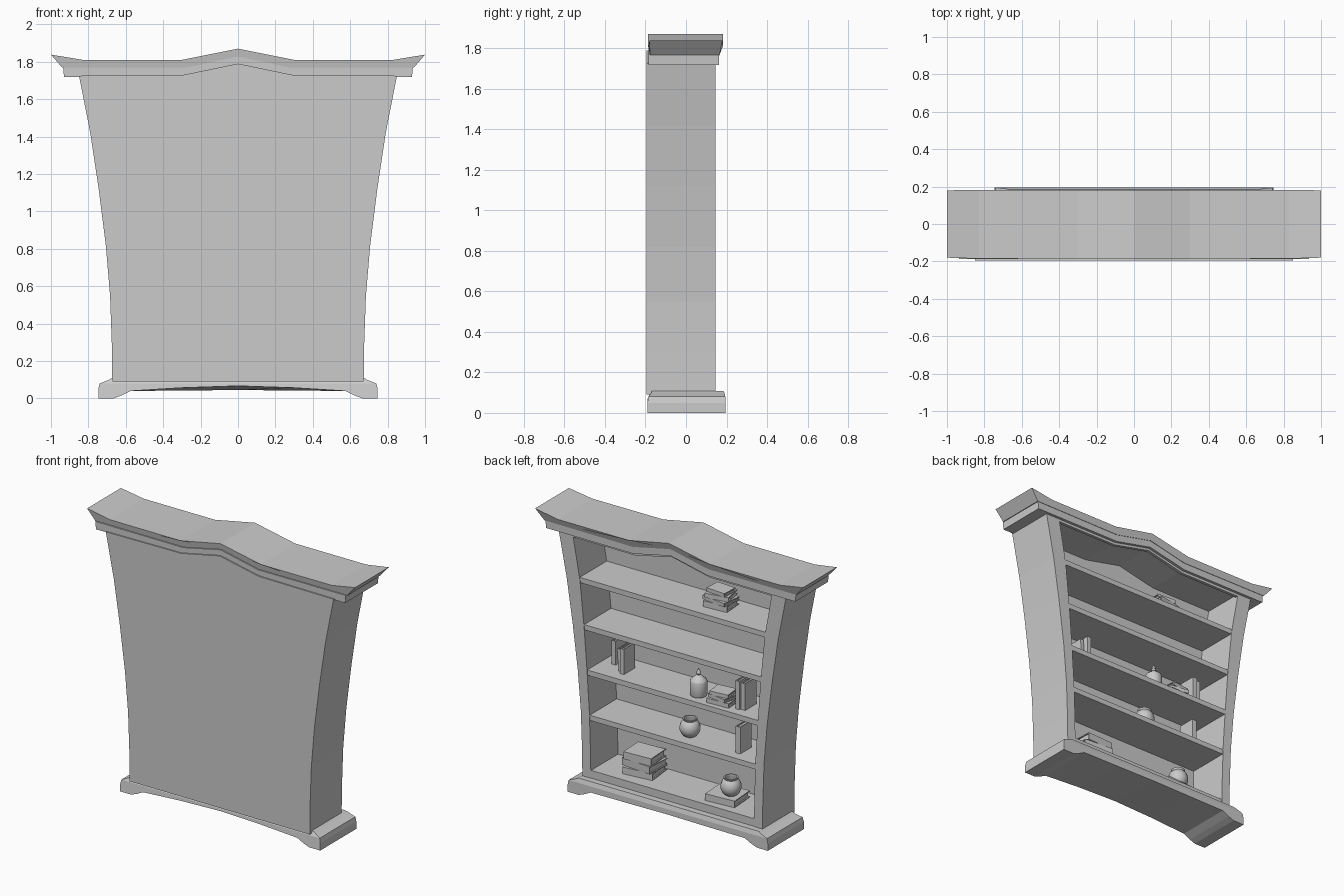
import bpy, bmesh
from math import sin, cos, pi, radians
from mathutils import Matrix, Vector

if "Cube" in bpy.data.objects:
    bpy.data.objects.remove(bpy.data.objects["Cube"])


def finish(name, bm):
    bmesh.ops.recalc_face_normals(bm, faces=bm.faces)
    me = bpy.data.meshes.new(name)
    bm.to_mesh(me)
    bm.free()
    ob = bpy.data.objects.new(name, me)
    bpy.context.collection.objects.link(ob)
    return ob


def prism(name, pts):
    """Closed outline of (x, y0, z0, y1, z1) points spanned between two ends."""
    bm = bmesh.new()
    a = [bm.verts.new((p[0], p[1], p[2])) for p in pts]
    b = [bm.verts.new((p[0], p[3], p[4])) for p in pts]
    bm.faces.new(a)
    bm.faces.new(b)
    for i in range(len(pts)):
        j = (i + 1) % len(pts)
        bm.faces.new((a[i], a[j], b[j], b[i]))
    return finish(name, bm)


def symmetric(half):
    """Half outline ordered top centre to bottom centre, completed on the -x side."""
    return half + [(-p[0],) + p[1:] for p in reversed(half) if p[0] > 0]


def flat(xz, y0, y1):
    return [(x, y0, z, y1, z) for x, z in xz]


def add_box(bm, c, s):
    bmesh.ops.create_cube(bm, size=1, matrix=Matrix.Translation(c) @ Matrix.Diagonal((*s, 1)))


def book(name, x, y, z, w, d, t, turn=0, upright=False, lean=0):
    """Two covers, a spine and a page block; lies flat or stands on its edge."""
    bm = bmesh.new()
    c = 0.006
    add_box(bm, Vector((0, 0, c / 2)), (w, d, c))
    add_box(bm, Vector((0, 0, t - c / 2)), (w, d, c))
    add_box(bm, Vector((0, d / 2 - c / 2, t / 2)), (w, c, t - 2 * c))
    add_box(bm, Vector((0, -0.004, t / 2)), (w - 0.016, d - 0.02, t - 2 * c))
    m = Matrix.Translation((x, y, z)) @ Matrix.Rotation(radians(turn), 4, 'Z')
    if upright:
        m = (m @ Matrix.Rotation(radians(lean), 4, 'Y') @ Matrix.Translation((-t / 2, 0, w / 2))
             @ Matrix.Rotation(pi / 2, 4, 'Y'))
    bmesh.ops.transform(bm, matrix=m, verts=bm.verts)
    return finish(name, bm)


def stack(name, x, y, z, books):
    for i, (w, d, t, turn) in enumerate(books):
        book(f"{name}_{i + 1}", x, y, z, w, d, t, turn)
        z += t


def lathe(name, x, y, z, profile, n=16):
    bm = bmesh.new()
    rings = [[bm.verts.new((x + r * cos(2 * pi * k / n), y + r * sin(2 * pi * k / n), z + h))
              for k in range(n)] for r, h in profile]
    for a, b in zip(rings, rings[1:]):
        for k in range(n):
            j = (k + 1) % n
            bm.faces.new((a[k], a[j], b[j], b[k]))
    bm.faces.new(rings[0])
    bm.faces.new(rings[-1])
    ob = finish(name, bm)
    for o in bpy.context.selected_objects:
        o.select_set(False)
    ob.select_set(True)
    bpy.context.view_layer.objects.active = ob
    bpy.ops.object.shade_smooth_by_angle(angle=radians(40))


# Flared case: curved outer and inner edges of the sides
outer = [(.672, .09), (.675, .3), (.684, .55), (.707, .82), (.745, 1.12), (.79, 1.42), (.85, 1.725)]
inner = [(.608, .09), (.612, .3), (.62, .55), (.637, .82), (.66, 1.12), (.69, 1.42), (.745, 1.725)]
for s, side in ((1, "right"), (-1, "left")):
    edge = outer + inner[::-1]
    prism(f"side_panel_{side}", flat([(s * x, z) for x, z in edge], -.15, .145))
panel = [(0, 1.79), (.29, 1.73)] + outer[::-1] + [(0, .09)]
prism("back_panel", symmetric(flat(panel, -.195, -.145)))

# Arched rail under the cornice
rail = [(0, 1.79), (.28, 1.73), (.76, 1.73), (.745, 1.70), (.28, 1.70), (0, 1.762)]
prism("top_rail", symmetric(flat(rail, .125, .145)))


def inner_x(z):
    for (x0, z0), (x1, z1) in zip(inner, inner[1:]):
        if z <= z1:
            return x0 + (x1 - x0) * (z - z0) / (z1 - z0)


# Shelves
for i, (z, t) in enumerate(((.16, .07), (.53, .035), (.83, .035), (1.13, .035), (1.44, .035))):
    w = inner_x(z) + .01
    prism(f"shelf_{i + 1}", symmetric(flat([(0, z), (w, z), (w, z - t), (0, z - t)], -.15, .142)))

# Cornice: flared cap over a narrow fascia, both peaked at the middle
cap = [(0, -.187, 1.87, .182), (.3, -.187, 1.81, .182), (.83, -.185, 1.81, .182), (1, -.18, 1.838, .18),
       (.94, -.178, 1.768, .166), (.28, -.178, 1.765, .166), (0, -.178, 1.825, .166)]
prism("cornice_cap", symmetric([p + (p[2],) for p in cap]))
fascia = [(0, 1.828), (.28, 1.768), (.935, 1.77), (.93, 1.718), (.28, 1.718), (0, 1.778)]
prism("cornice_fascia", symmetric(flat(fascia, -.186, .163)))

# Footed plinth: arched underneath at -y, straight at +y
plinth = [(0, -.186, .08, .194, .08), (.74, -.186, .08, .194, .08), (.747, -.19, .05, .195, .05),
          (.747, -.19, 0, .195, 0), (.665, -.19, 0, .195, 0), (.625, -.19, .015, .195, .015),
          (.575, -.19, .04, .195, .04), (.3, -.19, .057, .195, .042), (0, -.19, .067, .195, .045)]
prism("plinth", symmetric(plinth))
bevel = [(0, -.17, .108, .185, .108), (.675, -.17, .108, .185, .108), (.69, -.17, .1, .19, .1),
         (.74, -.186, .08, .194, .08), (0, -.186, .08, .194, .08)]
prism("plinth_top", symmetric(bevel))

# Book stacks
stack("top_stack_book", -.247, -.02, 1.44,
      [(.17, .14, .04, 4), (.18, .14, .025, -8), (.16, .13, .03, 10), (.14, .11, .025, -4)])
stack("middle_stack_book", -.305, .04, .83, [(.16, .13, .03, 3), (.14, .12, .025, -10), (.13, .11, .025, 6)])
stack("bottom_stack_book", .33, -.03, .16, [(.21, .18, .045, 6), (.22, .17, .05, -5), (.2, .17, .05, 3)])
stack("bottom_flat_book", -.31, .0, .16, [(.21, .18, .045, 4)])

# Standing books
for i, (x, y, z, h, d, t, lean) in enumerate((
        (.43, .01, .83, .17, .12, .03, 0), (.46, -.01, .83, .15, .11, .025, 4), (.55, -.07, .83, .16, .11, .03, 0),
        (-.44, .02, .83, .19, .12, .03, 0), (-.475, .01, .83, .18, .12, .03, 0),
        (-.44, .015, .53, .18, .12, .035, 0))):
    book(f"standing_book_{i + 1}", x, y, z, h, d, t, 0, True, lean)

# Round pots and lidded jar
pot = [(.03, 0), (.052, .018), (.064, .045), (.064, .072), (.054, .098), (.042, .11), (.046, .122),
       (.038, .122), (.036, .108), (.05, .08), (.045, .03), (.02, .015)]
lathe("pot_upper", -.056, .037, .53, pot)
lathe("pot_lower", -.35, .02, .205, pot)
lathe("jar", -.126, .045, .83, [(.05, 0), (.054, .01), (.054, .095), (.05, .105), (.02, .13), (.008, .135),
                                (.016, .148), (.012, .158), (.003, .178)])
